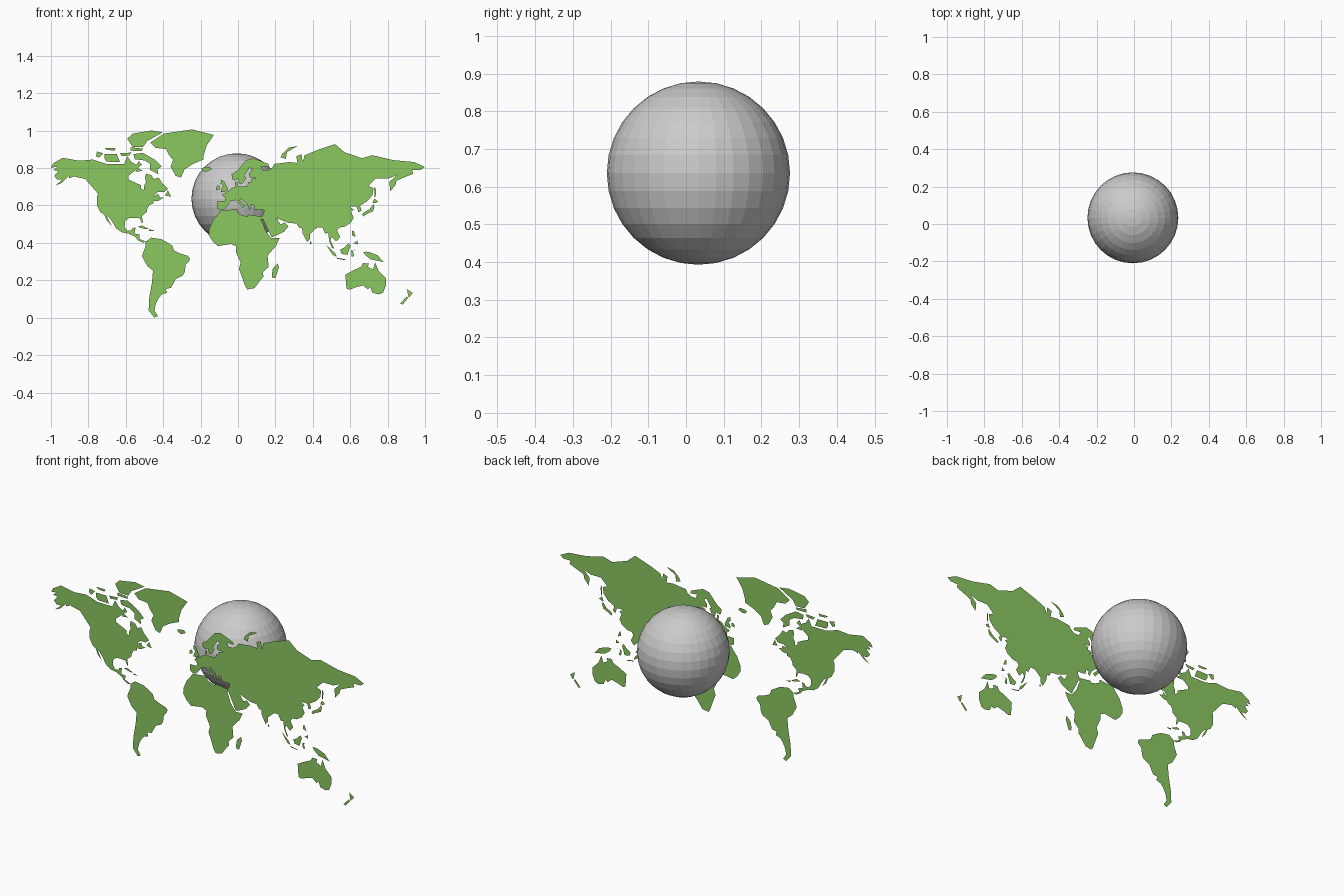
import bpy, bmesh, math

MAP_Y = -0.276
green = bpy.data.materials.new("land_green")
green.diffuse_color = (0.26, 0.58, 0.12, 1)


def project(lon, lat):
    # Miller cylindrical projection onto the upright map plane
    m = 1.25 * math.log(math.tan(math.pi / 4 + 0.4 * math.radians(lat)))
    return (-0.062 + 0.00558 * lon, MAP_Y, 0.358 + 0.327 * m)


def land(name, *coast):
    # flat sheet from a coast outline given as (longitude, latitude)
    bm = bmesh.new()
    face = bm.faces.new([bm.verts.new(project(*p)) for p in coast])
    face.normal_update()
    if face.normal.y > 0:
        face.normal_flip()
    bmesh.ops.triangulate(bm, faces=[face], ngon_method='EAR_CLIP')
    mesh = bpy.data.meshes.new(name)
    bm.to_mesh(mesh)
    bm.free()
    mesh.materials.append(green)
    bpy.context.collection.objects.link(bpy.data.objects.new(name, mesh))


# Globe behind the map
bpy.ops.mesh.primitive_uv_sphere_add(segments=32, ring_count=16, radius=0.243,
                                     location=(-0.006, 0.033, 0.636))
bpy.context.object.name = "globe"

# Americas
land("north_america_north",
     (-123, 49), (-130, 55), (-135, 59), (-146, 60.7), (-151, 59.5), (-151, 61), (-154, 59),
     (-158, 56.5), (-164, 54.6), (-157, 58.8), (-162, 58.7), (-165, 61), (-161, 64),
     (-166, 64.5), (-162, 66.3), (-168, 66), (-166, 68.3), (-157, 71.2), (-141, 69.7),
     (-128, 70.3), (-115, 68), (-108, 68), (-98, 68), (-95, 72), (-91, 69), (-86, 67.5),
     (-84, 69.5), (-81, 67.5), (-87, 64.5), (-94, 61), (-94, 58.7), (-88, 57), (-82, 55),
     (-82, 53), (-79, 51.5), (-79, 54.5), (-77, 57), (-78, 60), (-77, 62.4), (-72, 61.5),
     (-69.5, 59), (-65, 60), (-61, 56), (-56, 52.5), (-60, 50.2), (-66, 50.2), (-70, 47))
land("north_america_south",
     (-123, 49), (-70, 47), (-65, 49), (-64, 46.5), (-60, 46), (-66, 43.5), (-70, 43.5),
     (-70, 41.7), (-74, 40.5), (-76, 37), (-76, 35), (-81, 31.5), (-80, 26), (-81, 25.2),
     (-83, 29.5), (-89, 30), (-94, 29.5), (-97, 27), (-97.5, 22), (-95, 18.5), (-91, 18.8),
     (-90, 21), (-87, 21.5), (-88, 16), (-83, 15), (-83.5, 11), (-79.5, 9.5), (-77.5, 8.5),
     (-80, 7.5), (-85, 10), (-87.5, 13), (-94, 16), (-100, 17), (-105.5, 20.5), (-109, 26),
     (-113, 31), (-114.7, 31.5), (-110, 23), (-115, 28), (-117, 32.5), (-121, 35),
     (-124, 40), (-124, 47))
land("south_america",
     (-77.5, 8.5), (-72, 12.2), (-62, 10.7), (-52, 5), (-50, 0), (-44, -2.7), (-37, -4.8),
     (-35, -7), (-35.5, -9.5), (-39, -13), (-40, -20), (-42, -23), (-48.5, -26), (-53, -33.5),
     (-58, -34.3), (-57, -37.5), (-62, -39), (-65, -42), (-67.5, -46), (-69, -51),
     (-65.5, -54.8), (-69, -55.9), (-74.5, -51), (-74, -42), (-71.5, -30), (-70.3, -18.5),
     (-76, -14), (-81, -5), (-80, -2), (-77.5, 4))

# Arctic lands and nearby islands
land("greenland",
     (-73, 78.3), (-60, 82), (-33, 83.6), (-12, 81.5), (-19, 77), (-22, 72), (-22, 70.3),
     (-32, 68), (-40, 65), (-43.5, 60), (-48.5, 61), (-53.5, 66.5), (-51, 70), (-55, 72.5),
     (-58, 75.5), (-68, 76))
land("far_north_island", (-61, 82.5), (-72, 83.2), (-90, 82), (-95, 80), (-90, 76.5),
     (-80, 76.3), (-76, 79))
land("large_arctic_island",
     (-62, 66.5), (-68, 70), (-80, 73.7), (-89, 73), (-88, 70.5), (-78, 69.8), (-73, 68),
     (-73, 64.5), (-65, 62), (-66, 65))
land("west_arctic_island", (-117, 73), (-105, 73), (-102, 69), (-115, 69.2), (-117, 71))
land("outer_arctic_island", (-125, 72), (-124, 74.3), (-118, 73.5), (-122, 71.2))
land("narrow_arctic_island", (-92, 76.3), (-80, 75.7), (-81, 74.6), (-92, 74.7))
land("small_arctic_island", (-117, 76), (-106, 76), (-107, 74.8), (-114, 75))
land("mid_arctic_island", (-102, 73.5), (-91, 73.8), (-93, 72.4), (-100, 72))
land("bay_island", (-86, 66), (-80, 64), (-87, 63.6))
land("gulf_island", (-56, 51.5), (-53, 47), (-59, 47.7))
land("caribbean_west_island", (-85, 22), (-81, 23.2), (-74.5, 20.2), (-78, 20))
land("caribbean_east_island", (-74, 19.8), (-68.5, 18.6), (-74, 18.2))

# Europe with its islands
land("europe",
     (60, 36.5), (60, 69), (54, 68.5), (46, 68), (44, 66), (40, 64.5), (35, 64.3), (33, 66.7),
     (41, 66.3), (40, 68), (31, 70), (26, 71), (19, 70), (13, 66), (10, 64), (5, 62),
     (5.5, 59), (8, 58), (11, 59.2), (13, 55.5), (16, 56.5), (19, 60), (17, 61), (22, 65.8),
     (25, 65), (21.5, 62.5), (22, 60.2), (29, 60), (23.5, 59), (24, 57.3), (21, 57),
     (20, 54.5), (14, 54), (10.5, 54.5), (10.5, 57.5), (8, 57), (8.5, 54), (5, 53), (2, 51),
     (-1.5, 49.5), (-4.5, 48.4), (-1.2, 46), (-1.5, 43.5), (-9, 43.3), (-9, 38), (-6, 36.3),
     (-2, 36.8), (0, 39), (3, 42), (4, 43.5), (9, 44.3), (11, 42.5), (15.7, 38.2), (18.3, 40),
     (13, 44), (13.5, 45.6), (19.3, 42), (22, 36.7), (24, 38), (23, 40.5), (26, 40.7),
     (27, 37), (30.5, 36.5), (36, 36.5))
land("britain", (-5, 58.6), (-2, 57.5), (1.5, 52.5), (1, 51), (-5.5, 50.1), (-4.5, 53),
     (-3, 54.5), (-5.5, 56))
land("ireland", (-8, 55), (-6, 54), (-6.5, 52.2), (-10, 51.8), (-9.5, 54))
land("iceland", (-24, 65.5), (-21, 66.2), (-16, 66.4), (-14, 65), (-19, 63.5), (-22.5, 64))
land("curved_arctic_island", (52, 71.5), (54, 73.5), (60, 76.2), (68, 76.8), (58, 74),
     (57, 70.7))

# Asia
land("middle_east",
     (36, 36.5), (60, 36.5), (60, 25.5), (57, 26.5), (51, 28.5), (48, 30), (50, 26.5),
     (52, 24.2), (56, 26), (59.5, 22.5), (55, 17.5), (45, 13), (43, 13), (39, 21),
     (35, 28.5), (35, 29.5), (34.3, 28), (32.5, 30), (32.5, 31.2), (34.5, 31.5), (36, 35))
land("asia",
     (60, 36.5), (60, 69), (68, 68.5), (67, 72), (72, 73), (73, 69), (75, 72.5), (87, 75),
     (104, 77.7), (113, 74), (130, 71), (140, 72.5), (160, 70), (170, 69.5), (180, 69),
     (190, 66.2), (186, 64.5), (178, 64.5), (179, 62.3), (170, 60), (163, 58), (162, 55),
     (157, 51), (156, 57), (163, 61.5), (155, 59.3), (143, 59.3), (136, 54.5), (141, 53),
     (140, 48), (135, 43.5), (128, 40), (129.5, 36), (126.5, 34.5), (125, 39), (121.5, 39.5),
     (118, 39), (122, 37), (119.5, 35), (122, 30), (119, 25.5), (113, 22), (108, 21.5),
     (106, 18.5), (109, 13), (107, 10.5), (105, 8.7), (101, 13), (99.5, 10), (103.5, 1.5),
     (101, 3), (98.5, 9), (97.5, 16.5), (94.5, 16), (92, 21.5), (87, 21.5), (80, 15.5),
     (80, 11), (77.5, 8), (73, 16), (72.5, 21), (70, 21), (67, 25), (60, 25.5))
land("long_pacific_island", (142, 54), (143.5, 52), (143, 47), (142, 46))
land("japan_main", (130, 33), (131.5, 34.5), (137, 37), (141, 41.4), (141.8, 39),
     (140.5, 35.5), (135.7, 33.6), (131, 31.2))
land("japan_north", (140, 42), (141.7, 45.4), (145.3, 43.3), (143, 42))
land("philippines_north", (120.5, 18.4), (122, 18.4), (124, 12.8), (120.3, 14.5))
land("philippines_south", (122, 7), (125.5, 9.7), (126, 6))
land("sri_lanka", (80, 9.5), (81.8, 7), (80.3, 6))
land("sumatra", (95.5, 5.5), (104, -2), (105.8, -5.8), (102, -4))
land("java", (105.5, -6.5), (114.3, -8), (113, -8.6), (106, -7.5))
land("borneo", (109, 1), (113, 3), (117, 7), (119, 5), (116, -3.8), (110.5, -3))
land("sulawesi", (119.5, 0), (125, 1.5), (121, 0), (122.5, -5), (120, -5.5))

# Africa
land("africa",
     (-6, 35.8), (10, 37.2), (11, 34), (15, 32.3), (20, 31), (21, 32.7), (32.5, 31.2),
     (32.5, 30), (35.5, 24), (37.5, 18.5), (43, 11.7), (51, 11.8), (47.5, 4.5), (39.5, -4.5),
     (40.5, -15), (35, -20), (35.5, -24), (32.5, -27), (27, -33.7), (20, -34.8), (18, -32),
     (14.5, -23), (12, -17), (13.7, -11), (9, -1), (9.5, 4), (4.5, 6.3), (-8, 4.4),
     (-13, 8.5), (-17, 14.7), (-16.5, 20), (-13, 27.8), (-9.8, 31))
land("madagascar", (49.3, -12), (50.3, -15.8), (47, -25), (44, -25), (43.5, -22),
     (44.5, -16.3))

# Oceania
land("australia",
     (114, -22), (122, -18), (129, -14.9), (131, -11.5), (136.5, -12), (135.5, -15),
     (140.5, -17.5), (142.5, -10.8), (146, -19), (153, -25.5), (153, -31), (150, -37.5),
     (146, -38.8), (140, -37.5), (137.8, -33), (135.5, -34.8), (131, -31.5), (124, -33),
     (118, -35), (115, -34))
land("new_guinea", (131, -1), (134.5, -0.9), (138, -1.6), (145, -4.3), (150.5, -10.5),
     (143, -9), (138, -8), (133, -4))
land("new_zealand_north", (173, -34.5), (178.5, -37.7), (175, -41.5), (174, -39.3))
land("new_zealand_south", (172.7, -40.6), (174.2, -41.7), (169, -46.6), (166.5, -46))
